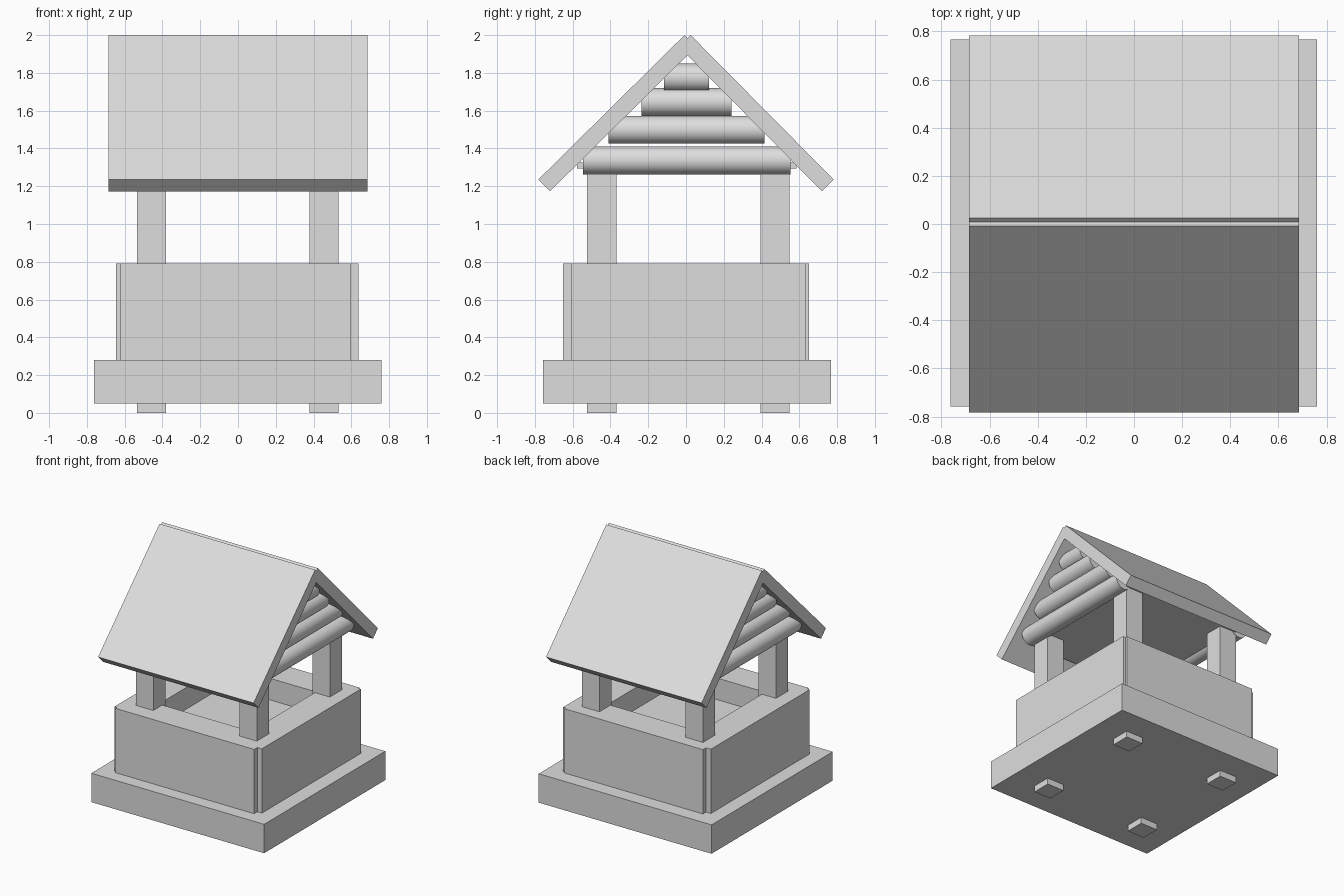
import bpy, bmesh, math
from mathutils import Matrix

if "Cube" in bpy.data.objects:
    bpy.data.objects.remove(bpy.data.objects["Cube"], do_unlink=True)

grey = bpy.data.materials.new("plain grey")
grey.use_nodes = True
grey.diffuse_color = (0.73, 0.73, 0.73, 1)
grey.node_tree.nodes["Principled BSDF"].inputs["Base Color"].default_value = (0.73, 0.73, 0.73, 1)


def finish(name, bm):
    mesh = bpy.data.meshes.new(name)
    bmesh.ops.recalc_face_normals(bm, faces=bm.faces)
    bm.to_mesh(mesh)
    bm.free()
    mesh.materials.append(grey)
    obj = bpy.data.objects.new(name, mesh)
    bpy.context.collection.objects.link(obj)
    return obj


def box(name, x, y, z):
    """Box from its (low, high) range on each axis."""
    bm = bmesh.new()
    size = [b - a for a, b in (x, y, z)]
    mid = [(a + b) / 2 for a, b in (x, y, z)]
    bmesh.ops.create_cube(bm, size=1, matrix=Matrix.Translation(mid) @ Matrix.Diagonal((*size, 1)))
    return finish(name, bm)


def prism(name, profile, half):
    """Extrude a (y, z) profile along x."""
    bm = bmesh.new()
    face = bm.faces.new([bm.verts.new((-half, y, z)) for y, z in profile])
    new = bmesh.ops.extrude_face_region(bm, geom=[face])["geom"]
    verts = [v for v in new if isinstance(v, bmesh.types.BMVert)]
    bmesh.ops.translate(bm, verts=verts, vec=(2 * half, 0, 0))
    return finish(name, bm)


def log(name, x, y, z, length, radius):
    """Round log lying along y."""
    bm = bmesh.new()
    place = Matrix.Translation((x, y, z)) @ Matrix.Rotation(math.pi / 2, 4, "X")
    bmesh.ops.create_cone(bm, cap_ends=True, segments=32, radius1=radius, radius2=radius,
                          depth=length, matrix=place)
    obj = finish(name, bm)
    bpy.ops.object.select_all(action="DESELECT")
    obj.select_set(True)
    bpy.context.view_layer.objects.active = obj
    bpy.ops.object.shade_smooth_by_angle(angle=math.radians(40))


# Base slab
box("base_slab", (-0.762, 0.76), (-0.757, 0.767), (0.05, 0.28))

# Four thick walls around the shaft, with notched corners
wall_z = (0.28, 0.792)
box("front_wall", (-0.625, 0.597), (-0.65, -0.41), wall_z)
box("back_wall", (-0.605, 0.615), (0.41, 0.65), wall_z)
box("left_wall", (0.4, 0.637), (-0.61, 0.635), wall_z)
box("right_wall", (-0.647, -0.41), (-0.63, 0.61), wall_z)

# Raised floor inside the shaft
box("shaft_floor", (-0.42, 0.41), (-0.42, 0.42), (0.28, 0.62))

# Corner posts running through walls and base up to the ceiling
for side, x in (("left", 0.455), ("right", -0.457)):
    for end, y in (("front", -0.446), ("back", 0.472)):
        box(f"{end}_{side}_post", (x - 0.077, x + 0.077), (y - 0.077, y + 0.077), (0, 1.31))

# Flat ceiling under the roof
box("ceiling", (-0.53, 0.53), (-0.578, 0.584), (1.295, 1.325))

# Gable logs outside the posts, shorter towards the ridge
for side, x in (("left", 0.56), ("right", -0.56)):
    for i, (z, length) in enumerate(((1.337, 1.098), (1.499, 0.825), (1.645, 0.475), (1.776, 0.24))):
        log(f"{side}_gable_log_{i + 1}", x, 0.003, z, length, 0.074)

# Two sloping roof boards that cross at the ridge
prism("back_roof", [(0.025, 2), (0.782, 1.235), (0.72, 1.173), (-0.037, 1.938)], 0.685)
prism("front_roof", [(-0.008, 2), (-0.782, 1.235), (-0.72, 1.173), (0.052, 1.938)], 0.685)
